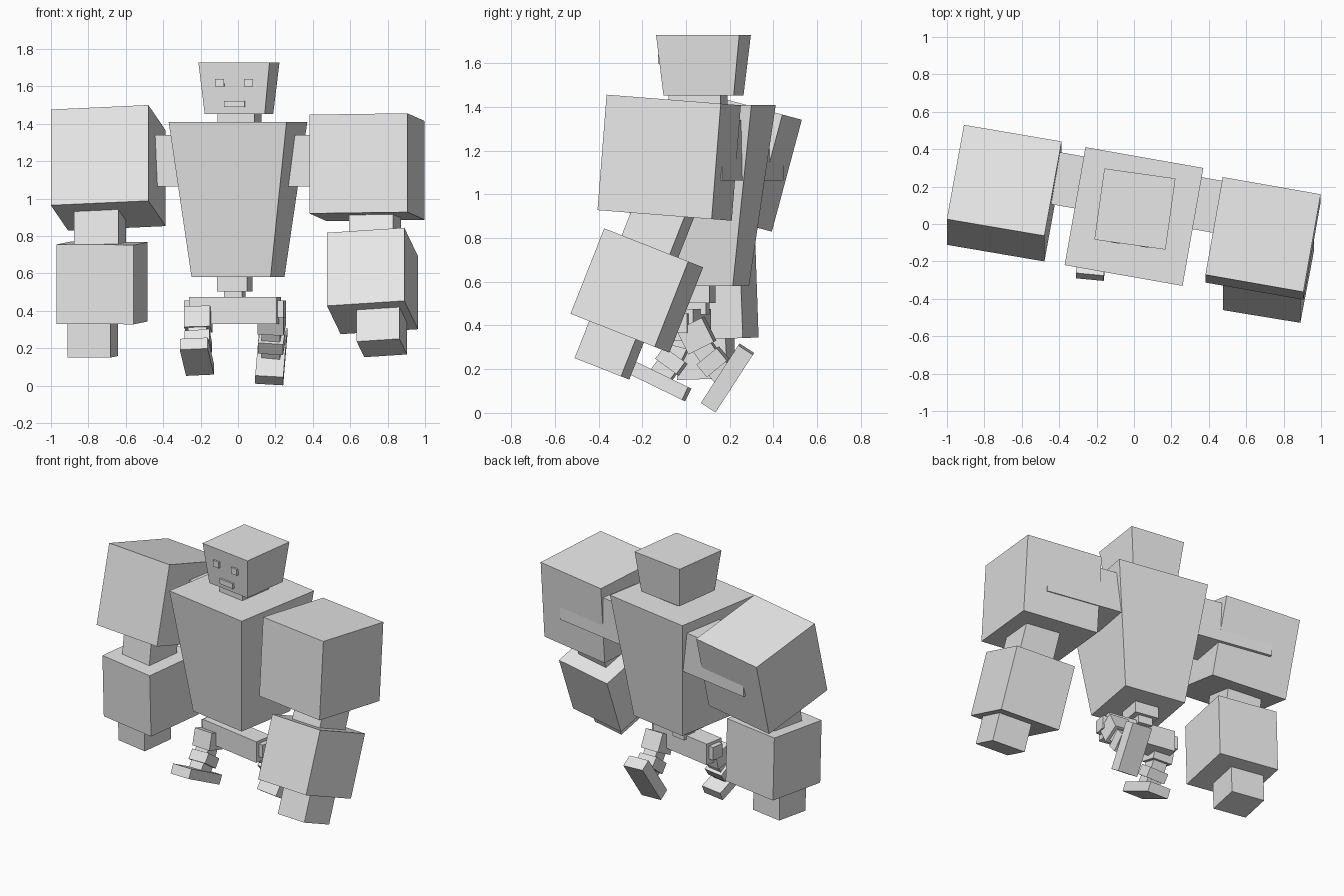
import bpy, bmesh, math
from mathutils import Matrix, Vector

cube = bpy.data.objects.get("Cube")
if cube:
    bpy.data.objects.remove(cube, do_unlink=True)

grey = bpy.data.materials.new("light_grey")
grey.use_nodes = True
grey.diffuse_color = (0.8, 0.8, 0.8, 1)
bsdf = next(n for n in grey.node_tree.nodes if n.type == 'BSDF_PRINCIPLED')
bsdf.inputs["Base Color"].default_value = (0.8, 0.8, 0.8, 1)

YAW = -10  # the whole figure is turned slightly


def box(name, center, size, pitch=0, yaw=YAW, taper=1.0):
    """Box turned by yaw then pitched about x; taper scales its bottom face."""
    bm = bmesh.new()
    bmesh.ops.create_cube(bm, size=1)
    for v in bm.verts:
        k = taper if v.co.z < 0 else 1
        v.co = Vector((v.co.x * size[0] * k, v.co.y * size[1] * k, v.co.z * size[2]))
    rot = (Matrix.Rotation(math.radians(pitch), 4, 'X')
           @ Matrix.Rotation(math.radians(yaw), 4, 'Z'))
    mesh = bpy.data.meshes.new(name)
    bm.to_mesh(mesh)
    bm.free()
    mesh.materials.append(grey)
    ob = bpy.data.objects.new(name, mesh)
    ob.matrix_world = Matrix.Translation(center) @ rot
    bpy.context.collection.objects.link(ob)
    return ob


def segment(name, x, start, end, width, depth):
    """Leg block running between two (y, z) points."""
    dy, dz = start[0] - end[0], start[1] - end[1]
    box(name, (x, (start[0] + end[0]) / 2, (start[1] + end[1]) / 2),
        (width, depth, math.hypot(dy, dz)), -math.degrees(math.atan2(dy, dz)), -6)


# Torso, neck and head
box("torso", (0, 0.04, 0.995), (0.64, 0.64, 0.83), taper=0.67)
box("neck", (0.008, 0.055, 1.43), (0.2, 0.24, 0.08), yaw=-9)
head = Vector((0.005, 0.08, 1.591))
HEAD_YAW = -8
box("head", head, (0.384, 0.384, 0.275), yaw=HEAD_YAW, taper=0.845)


# Face plates, placed in the head's own directions
def face_plate(name, x, z, width, height, front):
    offset = Matrix.Rotation(math.radians(HEAD_YAW), 3, 'Z') @ Vector((x, -front, 0))
    box(name, (head.x + offset.x, head.y + offset.y, z),
        (width, 0.04, height), yaw=HEAD_YAW)


for side, s in (("left", 1), ("right", -1)):
    face_plate(side + "_eye", s * 0.078, 1.62, 0.048, 0.042, 0.175)
face_plate("mouth", 0, 1.506, 0.112, 0.034, 0.162)

# Shoulder bar running through both upper arms
box("shoulder_bar", (0.022, 0.167, 1.202), (1.62, 0.282, 0.275))

# Left arm, swung forward
box("left_upper_arm", (0.69, -0.077, 1.168), (0.532, 0.532, 0.53), -4.5)
box("left_elbow", (0.732, -0.13, 0.85), (0.24, 0.24, 0.34), -21.5)
box("left_forearm", (0.719, -0.225, 0.56), (0.42, 0.42, 0.42), -21.5)
box("left_hand", (0.769, -0.35, 0.29), (0.232, 0.232, 0.19), -21.5)

# Right arm, swung back
box("right_upper_arm", (-0.694, 0.165, 1.165), (0.53, 0.53, 0.53), -15)
box("right_elbow", (-0.737, 0.10, 0.85), (0.24, 0.24, 0.34), -8)
box("right_forearm", (-0.727, 0.083, 0.549), (0.418, 0.418, 0.425), 2)
box("right_hand", (-0.777, 0.09, 0.25), (0.232, 0.232, 0.19), 2)

# Waist and hips
box("waist_upper", (-0.018, 0.04, 0.545), (0.165, 0.165, 0.085))
box("waist_lower", (-0.018, 0.05, 0.485), (0.1, 0.1, 0.07))
box("pelvis", (-0.016, 0.01, 0.402), (0.475, 0.13, 0.145))
box("hip_axle", (-0.016, 0.01, 0.41), (0.54, 0.085, 0.09))


# Legs: thick and thin blocks stacked from hip to ankle, then a flat foot
def leg(side, x, hip, knee, ankle):
    def lerp(a, b, t):
        return (a[0] + (b[0] - a[0]) * t, a[1] + (b[1] - a[1]) * t)
    segment(side + "_thigh", x, hip, lerp(hip, knee, 0.85), 0.14, 0.13)
    segment(side + "_knee", x, lerp(hip, knee, 0.6), lerp(knee, ankle, 0.4), 0.1, 0.09)
    segment(side + "_calf", x, lerp(knee, ankle, 0.15), lerp(knee, ankle, 0.65), 0.135, 0.12)
    segment(side + "_ankle", x, lerp(knee, ankle, 0.5), ankle, 0.1, 0.1)


leg("left", 0.18, (0.02, 0.41), (0.085, 0.28), (0.18, 0.165))
box("left_foot", (0.178, 0.19, 0.16), (0.15, 0.315, 0.08), 57, -4)
leg("right", -0.213, (0.0, 0.41), (-0.035, 0.28), (-0.115, 0.17))
box("right_foot", (-0.22, -0.14, 0.155), (0.15, 0.32, 0.065), -26, -6)
